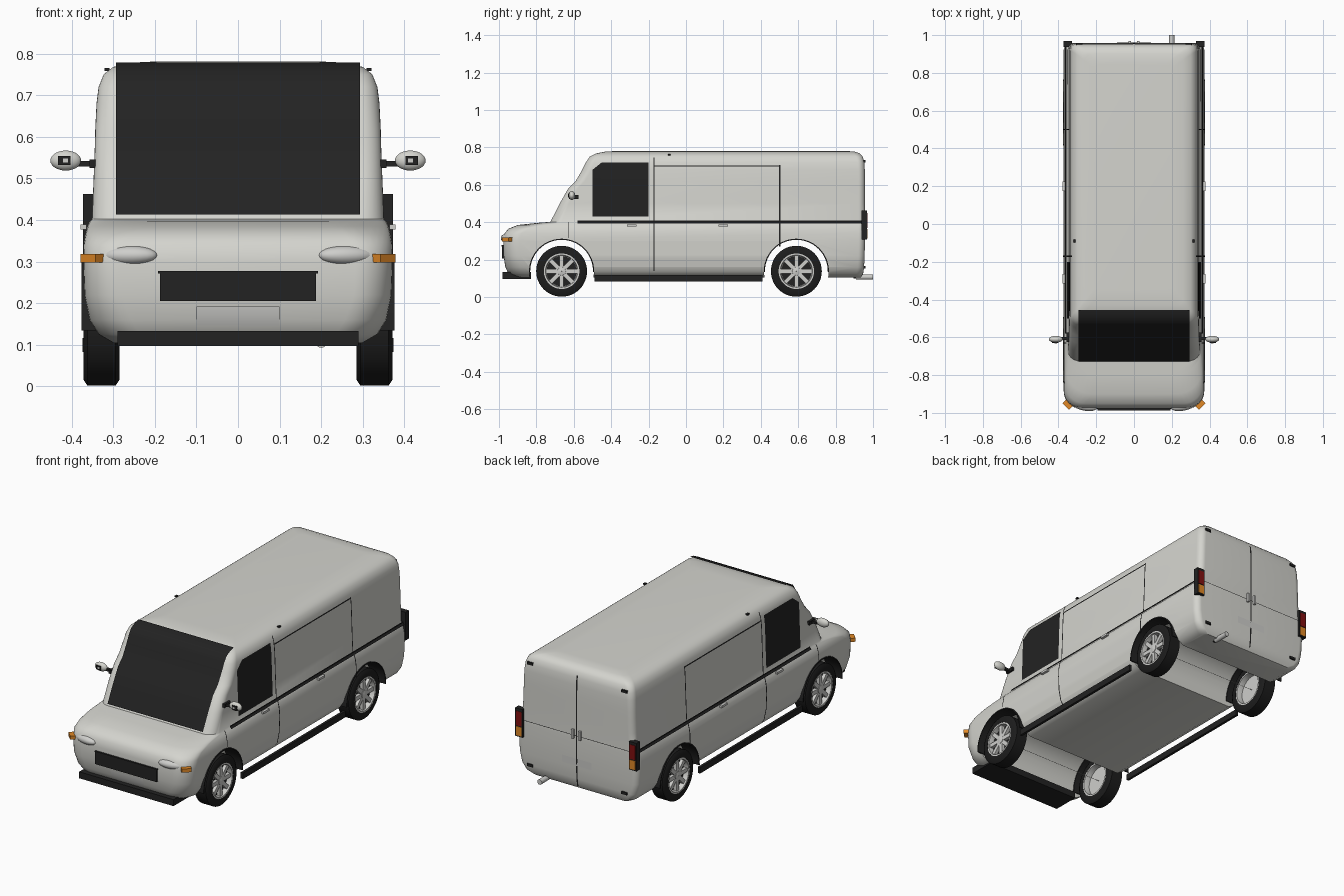
import bpy, bmesh, math
from mathutils import Vector, Matrix

if "Cube" in bpy.data.objects:
    bpy.data.objects.remove(bpy.data.objects["Cube"])


def material(name, rgb):
    m = bpy.data.materials.new(name)
    m.diffuse_color = (*rgb, 1)
    m.use_nodes = True
    m.node_tree.nodes["Principled BSDF"].inputs["Base Color"].default_value = m.diffuse_color
    return m


PAINT = material("body paint", (0.66, 0.66, 0.62))
BLACK = material("black trim", (0.016, 0.016, 0.016))
TYRE = material("tyre rubber", (0.012, 0.012, 0.012))
METAL = material("light metal", (0.62, 0.62, 0.60))
ORANGE = material("orange lens", (0.75, 0.25, 0.02))
RED = material("red lens", (0.22, 0.005, 0.005))


def finish(name, bm, mat, smooth=True):
    me = bpy.data.meshes.new(name)
    bm.to_mesh(me)
    bm.free()
    ob = bpy.data.objects.new(name, me)
    bpy.context.collection.objects.link(ob)
    me.materials.append(mat)
    if smooth:
        smooth_edges(ob)
    return ob


def smooth_edges(ob, angle=38):
    bpy.ops.object.select_all(action='DESELECT')
    ob.select_set(True)
    bpy.context.view_layer.objects.active = ob
    bpy.ops.object.shade_smooth_by_angle(angle=math.radians(angle))


def box(name, c, size, mat, rot=0):
    bm = bmesh.new()
    m = Matrix.Translation(c) @ Matrix.Rotation(rot, 4, 'Z') @ Matrix.Diagonal((*size, 1))
    bmesh.ops.create_cube(bm, size=1, matrix=m)
    return finish(name, bm, mat, False)


def ellipsoid(name, c, radii, mat, rot=0):
    bm = bmesh.new()
    m = Matrix.Translation(c) @ Matrix.Rotation(rot, 4, 'Z') @ Matrix.Diagonal((*radii, 1))
    bmesh.ops.create_uvsphere(bm, u_segments=24, v_segments=14, radius=1, matrix=m)
    return finish(name, bm, mat)


def lathe(name, profile, c, mat, a0=0, a1=2 * math.pi, n=48, closed=True):
    """Spin (x, radius) points about an axle parallel to x."""
    full = a1 - a0 > 6.28
    bm = bmesh.new()
    rings = []
    for i in range(n if full else n + 1):
        a = a0 + (a1 - a0) * i / n
        rings.append([bm.verts.new((c[0] + x, c[1] + r * math.cos(a), c[2] + r * math.sin(a)))
                      for x, r in profile])
    k = len(profile)
    for i in range(n):
        p, q = rings[i], rings[(i + 1) % len(rings)]
        for j in range(k if closed else k - 1):
            bm.faces.new((p[j], p[(j + 1) % k], q[(j + 1) % k], q[j]))
    if not full:
        bm.faces.new(rings[0])
        bm.faces.new(rings[-1])
    bmesh.ops.recalc_face_normals(bm, faces=bm.faces)
    return finish(name, bm, mat)


# Body slices: height, half width, front y, back y, front corner radius
SLICES = [
    (.105, .300, -.930, .935, .09), (.125, .335, -.950, .947, .10), (.160, .357, -.966, .952, .10),
    (.220, .369, -.975, .955, .09), (.300, .372, -.977, .957, .09), (.340, .371, -.970, .957, .09),
    (.365, .367, -.950, .957, .11), (.385, .362, -.900, .957, .14), (.396, .357, -.800, .957, .14),
    (.402, .351, -.725, .957, .06), (.500, .347, -.675, .957, .05), (.580, .344, -.630, .957, .05),
    (.620, .343, -.590, .957, .05), (.680, .340, -.555, .956, .05), (.720, .335, -.535, .953, .045),
    (.750, .323, -.515, .945, .04), (.768, .300, -.480, .930, .03), (.778, .260, -.430, .900, .03),
    (.781, .200, -.360, .850, .03)]


def at(z, col):
    """Interpolate one slice column at height z."""
    for a, b in zip(SLICES, SLICES[1:]):
        if z <= b[0]:
            t = max(0, (z - a[0]) / (b[0] - a[0]))
            return a[col] + (b[col] - a[col]) * t
    return SLICES[-1][col]


def heights(z0, z1):
    return [z0] + [s[0] for s in SLICES if z0 + .002 < s[0] < z1 - .002] + [z1]


# Body shell
bm = bmesh.new()
rings = []
for z, hw, yf, yb, rf in SLICES:
    ring = []
    for sx, y, r, start in ((1, yf, rf, -90), (1, yb, .035, 0), (-1, yb, .035, 90), (-1, yf, rf, 180)):
        cy = y + r if y < 0 else y - r
        for i in range(9):
            a = math.radians(start + 90 * i / 8)
            ring.append(bm.verts.new((sx * (hw - r) + r * math.cos(a), cy + r * math.sin(a), z)))
    rings.append(ring)
for p, q in zip(rings, rings[1:]):
    for i in range(len(p)):
        j = (i + 1) % len(p)
        bm.faces.new((p[i], p[j], q[j], q[i]))
bm.faces.new(rings[0][::-1])
bm.faces.new(rings[-1])
body = finish("body_shell", bm, PAINT, False)

# Wheel arch openings
AXLES = (-.665, .59)
for y in AXLES:
    cutter = lathe("arch_cutter", [(-.5, .001), (-.5, .173), (.5, .173), (.5, .001)], (0, y, .138), PAINT)
    cutter.hide_render = True
    mod = body.modifiers.new("arch", 'BOOLEAN')
    mod.operation, mod.solver, mod.object = 'DIFFERENCE', 'EXACT', cutter
    bpy.context.view_layer.objects.active = body
    bpy.ops.object.modifier_apply(modifier=mod.name)
    bpy.data.objects.remove(cutter)
smooth_edges(body)


def side_plate(name, y0, y1, z0, z1, mat, out=.004, chamfer=0):
    """Plate that hugs both body sides."""
    for s in (1, -1):
        bm = bmesh.new()
        zs = heights(z0, z1)
        rows = [[bm.verts.new((s * (at(z, 1) + out), y, z))
                 for y in (y0 + (chamfer if i == len(zs) - 1 else 0), y1)] for i, z in enumerate(zs)]
        for a, b in zip(rows, rows[1:]):
            bm.faces.new((a[0], a[1], b[1], b[0]) if s > 0 else (a[0], b[0], b[1], a[1]))
        finish(name, bm, mat)


def end_plate(name, x0, x1, z0, z1, mat, col, out=.004):
    """Plate that hugs the front (col 2) or the back (col 3)."""
    s = -1 if col == 2 else 1
    bm = bmesh.new()
    rows = [[bm.verts.new((x, at(z, col) + s * out, z + (out if col == 2 else 0))) for x in (x0, x1)]
            for z in heights(z0, z1)]
    for a, b in zip(rows, rows[1:]):
        bm.faces.new((a[0], a[1], b[1], b[0]) if s < 0 else (a[0], b[0], b[1], a[1]))
    finish(name, bm, mat)


# Glass, belt rails and door seams
end_plate("windscreen", -.293, .293, .408, .774, BLACK, 2, .005)
side_plate("door_window", -.50, -.20, .43, .72, BLACK, chamfer=.05)
side_plate("belt_rail", -.58, .945, .392, .408, BLACK, .006)
side_plate("front_door_seam", -.174, -.168, .14, .745, BLACK)
side_plate("sliding_door_seam", .498, .504, .27, .705, BLACK)
side_plate("sliding_door_top_seam", -.17, .50, .697, .704, BLACK)
side_plate("wing_seam", -.632, -.627, .315, .40, BLACK)
end_plate("rear_door_seam", -.004, .004, .12, .735, BLACK, 3)
end_plate("rear_belt_seam", -.33, .33, .400, .403, BLACK, 3, .002)

# Nose: grille, number plate panel, bumper
box("grille", (0, -.97, .24), (.376, .03, .07), BLACK)
box("grille_lip", (0, -.972, .274), (.384, .03, .006), BLACK)
end_plate("front_plate", -.1, .1, .14, .186, METAL, 2, .006)
box("front_bumper", (0, -.905, .115), (.58, .15, .036), BLACK)

# Rear: plate, handles, exhaust
end_plate("rear_plate", -.09, .09, .235, .275, METAL, 3, .004)
ex = box("exhaust_hanger", (.2, .92, .115), (.015, .05, .03), BLACK)
bm = bmesh.new()
bmesh.ops.create_cone(bm, cap_ends=True, segments=20, radius1=.014, radius2=.014, depth=.09,
                      matrix=Matrix.Translation((.2, .955, .107)) @ Matrix.Rotation(math.pi / 2, 4, 'X'))
finish("exhaust_pipe", bm, METAL)

# Mirrored fittings
for s in (1, -1):
    ellipsoid("headlight", (s * .262, -.958, .315), (.07, .03, .024), METAL, s * .2)
    box("indicator", (s * .343, -.948, .308), (.05, .05, .02), ORANGE, s * math.radians(45))
    ellipsoid("mirror", (s * .414, -.61, .543), (.037, .018, .024), PAINT)
    box("mirror_arm", (s * .36, -.605, .535), (.05, .016, .013), BLACK)
    box("mirror_mark", (s * .418, -.627, .543), (.03, .006, .022), BLACK)
    box("mirror_chip", (s * .414, -.629, .543), (.012, .006, .01), METAL)
    box("mirror_foot", (s * .35, -.60, .535), (.014, .05, .02), BLACK)
    box("sill", (s * .367, -.04, .1), (.014, .90, .034), BLACK)
    for y in (-.29, .20):
        box("door_handle", (s * .371, y, .383), (.014, .05, .012), METAL)
    box("roof_vent", (s * .315, -.09, .762), (.012, .014, .008), BLACK)
    box("tail_light_housing", (s * .35, .953, .385), (.046, .03, .156), BLACK)
    box("tail_light_red", (s * .35, .966, .408), (.034, .008, .08), RED)
    box("tail_light_orange", (s * .35, .966, .338), (.034, .008, .05), ORANGE)
    box("rear_handle", (s * .022, .963, .41), (.012, .014, .05), METAL)
    for z in (.16, .725):
        box("rear_hinge", (s * .29, .953, z), (.034, .012, .014), BLACK)

    # Wheels and arch liners
    for y in AXLES:
        c = (s * .328, y, .138)
        lathe("tyre", [(-.043, .095), (-.043, .122), (-.034, .136), (.034, .136), (.043, .122), (.043, .095)],
              c, TYRE)
        lathe("rim", [(s * -.042, .096), (s * .042, .096), (s * .042, .086), (s * .02, .082),
                      (s * -.02, .082), (s * -.042, .086)], c, METAL)
        lathe("rim_back", [(s * -.01, .001), (s * -.01, .084), (s * .014, .084), (s * .014, .001)], c, METAL)
        lathe("brake_disc", [(s * .013, .001), (s * .013, .08), (s * .016, .08), (s * .016, .001)], c, BLACK)
        lathe("hub", [(s * .015, .001), (s * .015, .026), (s * .036, .022), (s * .04, .001)], c, METAL, n=24)
        bm = bmesh.new()
        for i in range(8):
            m = (Matrix.Translation((c[0] + s * .024, y, .138)) @ Matrix.Rotation(i * math.pi / 4, 4, 'X')
                 @ Matrix.Translation((0, 0, .052)) @ Matrix.Diagonal((.02, .022, .068, 1)))
            bmesh.ops.create_cube(bm, size=1, matrix=m)
        finish("spokes", bm, METAL, False)
        lathe("arch_liner", [(-.046, .168), (-.046, .174), (.046, .174), (.046, .168)],
              (s * .33, y, .138), BLACK, a0=-.02, a1=math.pi + .02, n=28)
